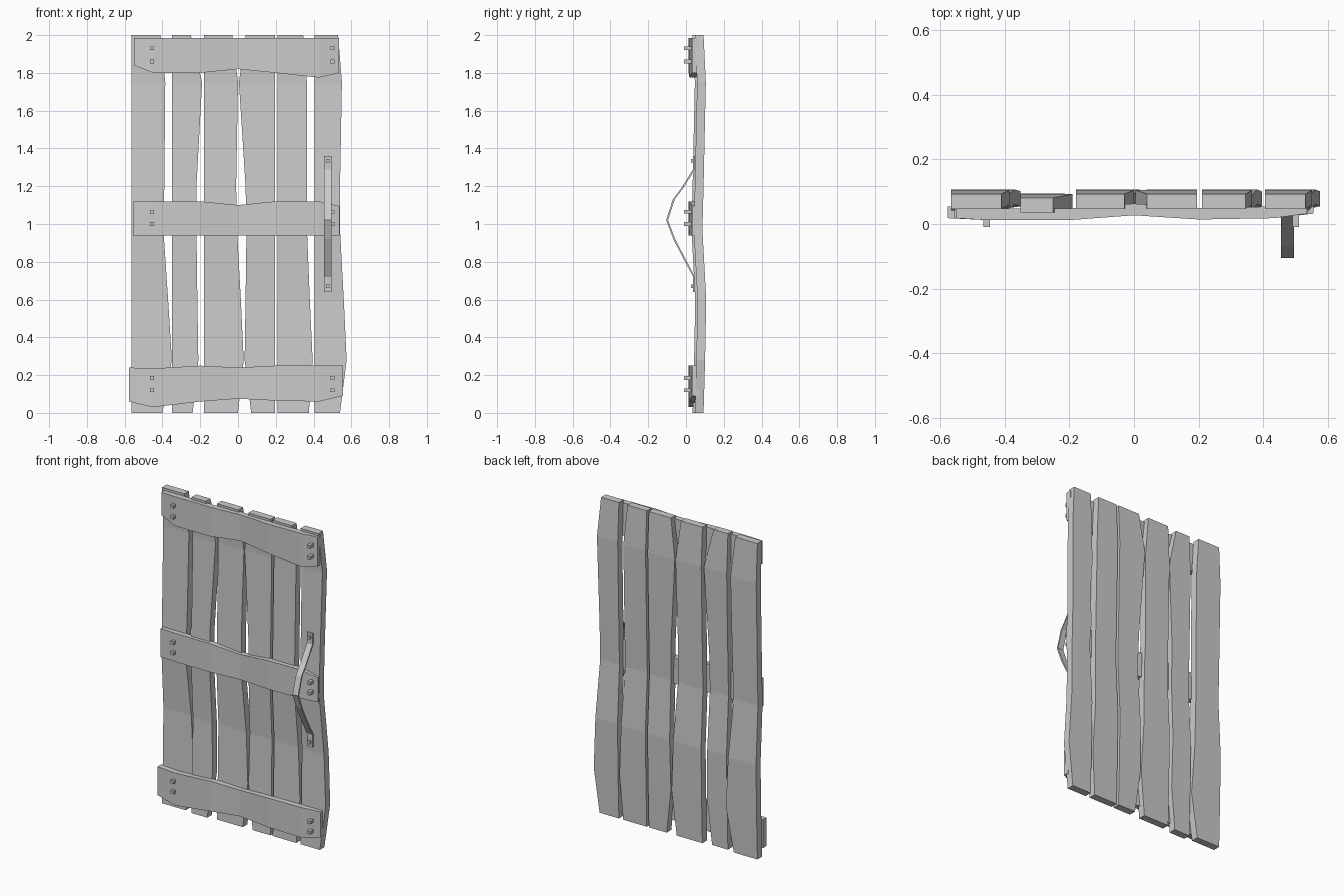
import bpy
import bmesh
from mathutils import Vector

default_cube = bpy.data.objects.get("Cube")
if default_cube:
    bpy.data.objects.remove(default_cube, do_unlink=True)

# Single flat material
grey = bpy.data.materials.new("plain grey")
grey.use_nodes = True
colour = (0.6, 0.6, 0.6, 1)
grey.diffuse_color = colour
grey.node_tree.nodes["Principled BSDF"].inputs["Base Color"].default_value = colour


def loft(name, rings):
    """Skin a row of four-cornered rings into a closed, flat-shaded bar."""
    bm = bmesh.new()
    rows = [[bm.verts.new(Vector(corner)) for corner in ring] for ring in rings]
    for lower, upper in zip(rows, rows[1:]):
        for i in range(4):
            j = (i + 1) % 4
            bm.faces.new((lower[i], lower[j], upper[j], upper[i]))
    bm.faces.new(rows[0])
    bm.faces.new(rows[-1])
    bmesh.ops.recalc_face_normals(bm, faces=bm.faces)
    mesh = bpy.data.meshes.new(name)
    bm.to_mesh(mesh)
    bm.free()
    mesh.materials.append(grey)
    obj = bpy.data.objects.new(name, mesh)
    bpy.context.collection.objects.link(obj)
    return obj


def rectangle(x0, x1, y0, y1, z):
    return [(x0, y0, z), (x1, y0, z), (x1, y1, z), (x0, y1, z)]


def block(name, x, y0, y1, z, half):
    return loft(name, [rectangle(x - half, x + half, y0, y1, z + s * half) for s in (-1, 1)])


# Upright planks: wavering edges and a shared gentle bow in depth
heights = (0, 0.28, 0.6, 0.97, 1.2, 1.75, 2)
bow = (0, 0.008, 0.014, -0.006, 0, 0.012, 0)


def plank(name, left, right, front=0.047):
    if not isinstance(left, tuple):
        left = (left,) * len(heights)
    if not isinstance(right, tuple):
        right = (right,) * len(heights)
    rings = [rectangle(a, b, front + d, front + d + 0.046, z)
             for a, b, d, z in zip(left, right, bow, heights)]
    return loft(name, rings)


plank("plank_far_right", -0.565, (-0.4, -0.35, -0.37, -0.395, -0.39, -0.385, -0.41))
plank("plank_right", -0.35, (-0.24, -0.21, -0.215, -0.22, -0.22, -0.19, -0.25), 0.035)
plank("plank_mid_right", -0.18, (0, 0.03, 0.015, -0.005, -0.01, 0, -0.03))
plank("plank_mid_left", (0.07, 0.035, 0.04, 0.045, 0.04, 0.005, 0.04), 0.195)
plank("plank_left", 0.21, (0.375, 0.395, 0.38, 0.365, 0.365, 0.365, 0.345))
plank("plank_far_left", 0.405, (0.54, 0.575, 0.56, 0.54, 0.54, 0.55, 0.53))

# Cross boards: stations across x, lower and upper edges, wavy front
board_front = (0.018, 0.012, 0.012, 0.027, 0.014, 0.018, 0.032)


def board(name, start, end, low, high):
    xs = (start, -0.45, -0.2, 0, 0.2, 0.43, end)
    rings = [[(x, y, a), (x, y + 0.036, a), (x, y + 0.036, b), (x, y, b)]
             for x, y, a, b in zip(xs, board_front, low, high)]
    return loft(name, rings)


board("top_board", -0.55, 0.535,
      (1.84, 1.8, 1.8, 1.82, 1.8, 1.775, 1.8), (1.985,) * 7)
board("middle_board", -0.555, 0.538,
      (0.94,) * 7, (1.12, 1.12, 1.12, 1.1, 1.12, 1.12, 1.095))
board("bottom_board", -0.577, 0.555,
      (0.06, 0.03, 0.06, 0.075, 0.065, 0.06, 0.09),
      (0.24, 0.235, 0.25, 0.24, 0.25, 0.25, 0.25))

# Square nail heads, a pair at each board end
for side, x in (("right", -0.455), ("left", 0.5)):
    for z in (0.12, 0.185, 1, 1.065, 1.86, 1.93):
        block("nail_" + side, x, -0.01, 0.03, z, 0.01)

# Bent strap handle with flat feet
path = [(0.043, 0.64), (0.043, 0.72), (0, 0.8), (-0.062, 0.92), (-0.1, 1.02),
        (-0.065, 1.13), (-0.02, 1.19), (0.043, 1.29), (0.043, 1.36)]
loft("handle", [rectangle(0.455, 0.494, y - 0.005, y + 0.005, z) for y, z in path])
for z in (0.67, 1.335):
    block("handle_nail", 0.475, 0.026, 0.046, z, 0.01)
